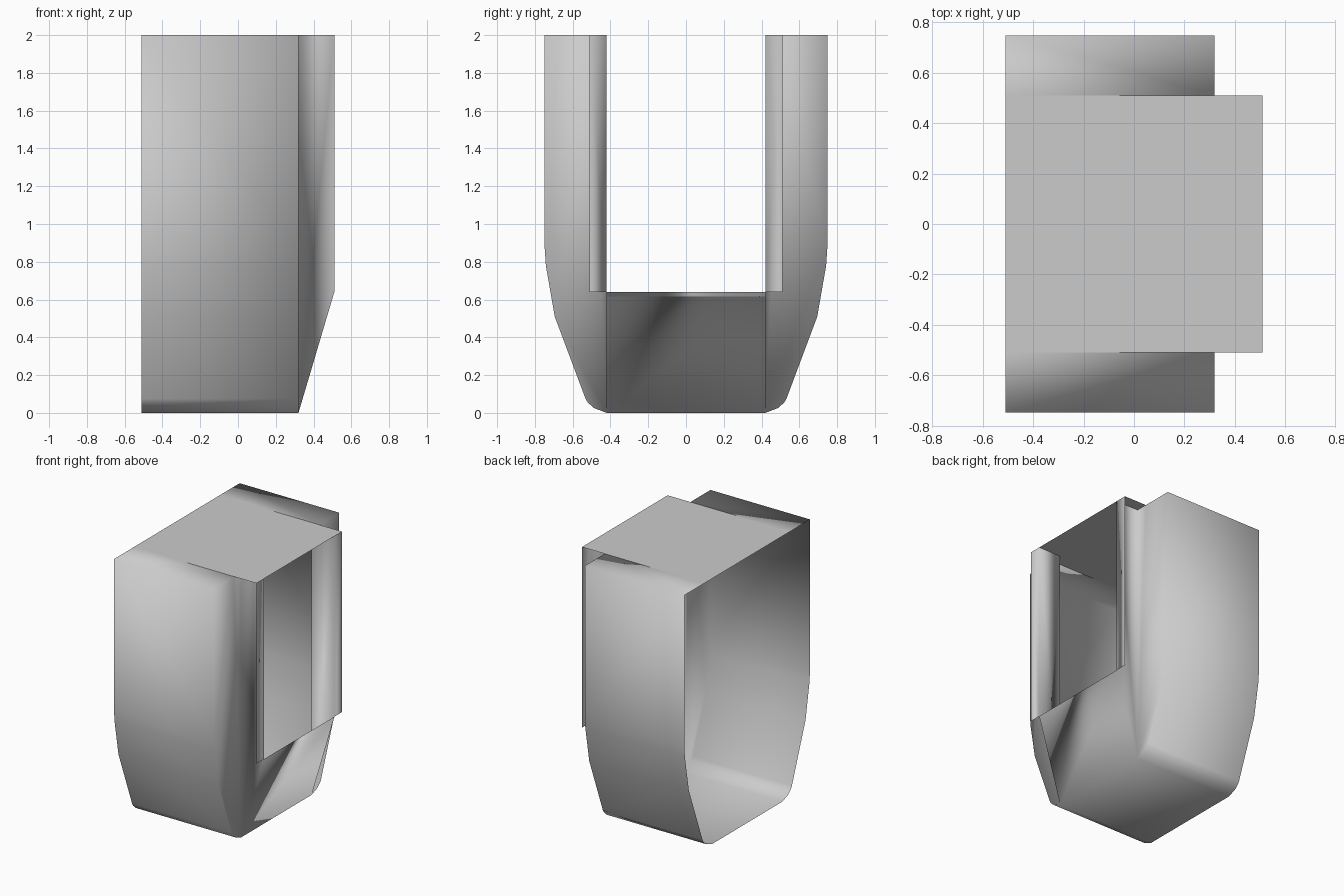
import bpy, bmesh

if "Cube" in bpy.data.objects:
    bpy.data.objects.remove(bpy.data.objects["Cube"])

BACK, FRONT, LIP = -0.51, 0.32, 0.51     # x stations
TOP, SILL = 2.0, 0.64                    # z stations
INNER, OUTER = 0.42, 0.51                # y of post web and of post lip

# Half cross-section (y, z) from the top rim down to the floor
PROFILE = [(0.748, 2.0), (0.748, 0.87), (0.742, 0.78), (0.695, 0.51),
           (0.532, 0.075), (0.52, 0.055), (0.488, 0.026), (INNER, 0.0)]


def make_object(name, faces, smooth):
    """Build one welded sheet object from a list of polygons."""
    bm = bmesh.new()
    for pts in faces:
        bm.faces.new([bm.verts.new(p) for p in pts])
    bmesh.ops.remove_doubles(bm, verts=bm.verts, dist=0.0005)
    bmesh.ops.recalc_face_normals(bm, faces=bm.faces)
    lowest = min(bm.faces, key=lambda f: f.calc_center_median().z)
    if lowest.normal.z > 0:
        bmesh.ops.reverse_faces(bm, faces=bm.faces)
    for f in bm.faces:
        f.smooth = smooth
    mesh = bpy.data.meshes.new(name)
    bm.to_mesh(mesh)
    bm.free()
    obj = bpy.data.objects.new(name, mesh)
    bpy.context.collection.objects.link(obj)
    return obj


faces = []

# Floor and sloping front ramp
faces.append([(BACK, -INNER, 0), (FRONT, -INNER, 0), (FRONT, INNER, 0), (BACK, INNER, 0)])
faces.append([(FRONT, -INNER, 0), (LIP, -INNER, SILL), (LIP, INNER, SILL), (FRONT, INNER, 0)])

for s in (1, -1):
    # Curved side wall
    for (y0, z0), (y1, z1) in zip(PROFILE, PROFILE[1:]):
        faces.append([(BACK, s * y0, z0), (FRONT, s * y0, z0),
                      (FRONT, s * y1, z1), (BACK, s * y1, z1)])
    # Wall end plate facing +x
    faces.append([(FRONT, s * y, z) for y, z in PROFILE]
                 + [(FRONT, s * INNER, TOP), (FRONT, s * OUTER, TOP)])
    # Door post web and its outward lip
    faces.append([(FRONT, s * INNER, 0), (LIP, s * INNER, SILL),
                  (LIP, s * INNER, TOP), (FRONT, s * INNER, TOP)])
    faces.append([(LIP, s * INNER, SILL), (LIP, s * OUTER, SILL),
                  (LIP, s * OUTER, TOP), (LIP, s * INNER, TOP)])
    # Top rim between wall and top panel
    faces.append([(BACK, s * PROFILE[0][0], TOP), (FRONT, s * PROFILE[0][0], TOP),
                  (FRONT, s * OUTER, TOP), (BACK, s * OUTER, TOP)])

make_object("shell", faces, True)

# Flat square top panel
top = make_object("top_panel", [[(BACK, -OUTER, TOP), (LIP, -OUTER, TOP),
                                 (LIP, OUTER, TOP), (BACK, OUTER, TOP)]], False)
top.data.flip_normals()
